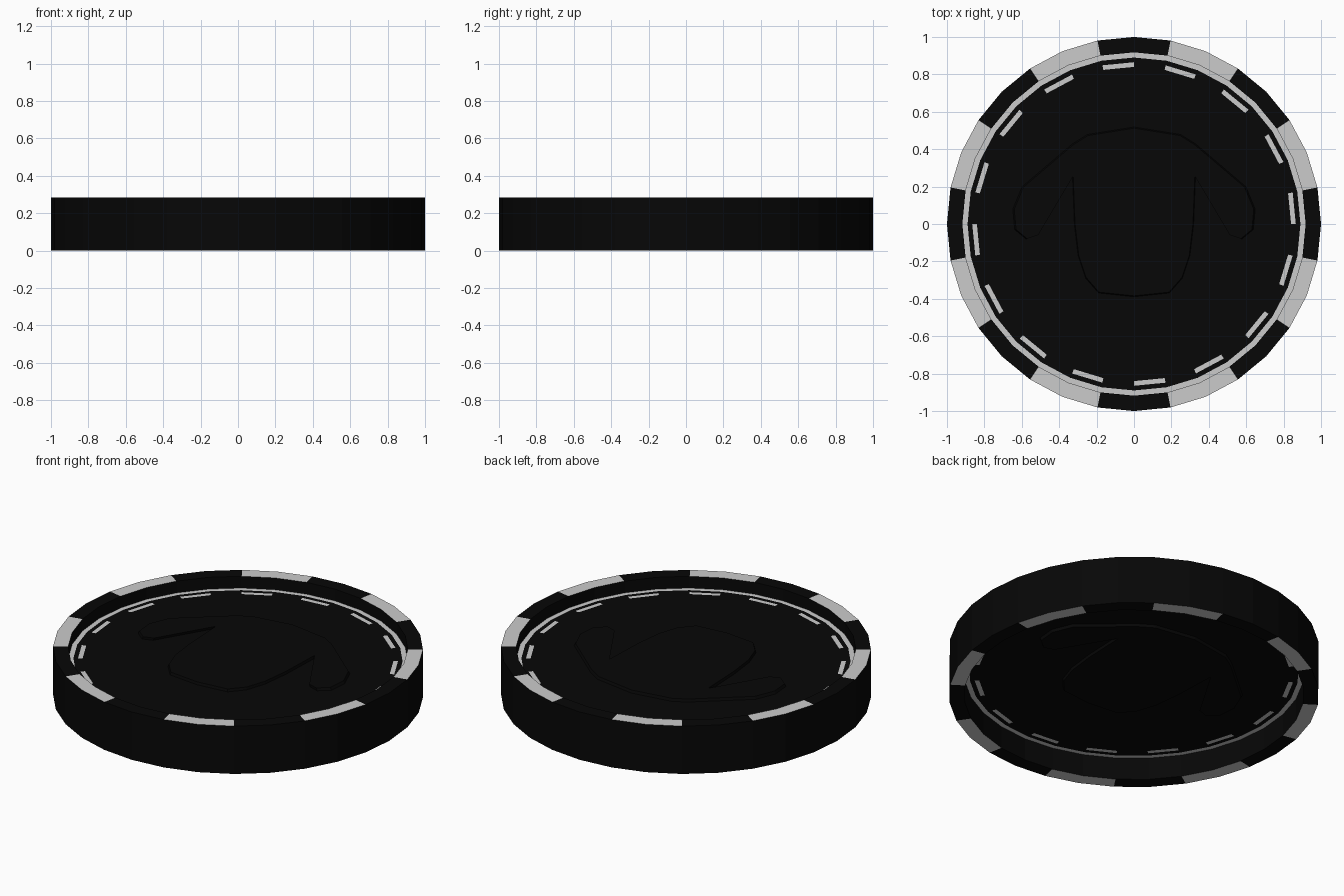
import bpy, bmesh, math

if "Cube" in bpy.data.objects:
    bpy.data.objects.remove(bpy.data.objects["Cube"])

N = 32             # sides of the chip
H = 0.285          # thickness
TOP = H - 0.07     # height of the recessed top face
BOTTOM = 0.132     # height of the recessed bottom face


def material(name, rgb):
    m = bpy.data.materials.new(name)
    m.diffuse_color = (*rgb, 1)
    m.use_nodes = True
    m.node_tree.nodes["Principled BSDF"].inputs["Base Color"].default_value = m.diffuse_color
    return m


black = material("black_clay", (0.002, 0.002, 0.002))
pale = material("pale_inlay", (0.6, 0.6, 0.6))


def new_object(name, bm, mats):
    bmesh.ops.recalc_face_normals(bm, faces=bm.faces)
    me = bpy.data.meshes.new(name)
    bm.to_mesh(me)
    bm.free()
    for m in mats:
        me.materials.append(m)
    ob = bpy.data.objects.new(name, me)
    bpy.context.collection.objects.link(ob)
    return ob


# Chip body: profile from the top centre outwards and back along the underside
def half_profile(floor, rim):
    return [(r, floor) for r in (0.84, 0.865, 0.89, 0.918)] + [(0.918, rim), (1.0, rim)]


profile = half_profile(TOP, H) + half_profile(BOTTOM, 0)[::-1]


def is_pale(band, side):
    under = band > 5
    band = min(band, len(profile) - 2 - band)
    if band == 0:                       # dashes, staggered underneath
        return side % 2 == int(under)
    if band == 2:                       # thin ring
        return True
    if band == 4:                       # rim edge spots, two sides each
        return side % 4 in (1, 2)
    return False


bm = bmesh.new()
rings = [[bm.verts.new((r * math.cos(a), r * math.sin(a), z))
          for a in (2 * math.pi * i / N for i in range(N))] for r, z in profile]
for b in range(len(rings) - 1):
    for i in range(N):
        j = (i + 1) % N
        f = bm.faces.new((rings[b][i], rings[b][j], rings[b + 1][j], rings[b + 1][i]))
        f.material_index = int(is_pale(b, i))
bm.faces.new(rings[0])
bm.faces.new(rings[-1])
new_object("chip_body", bm, [black, pale])

# Shallow raised centre emblem: a rounded plate with two side lobes
half = [(0, 0.52), (0.25, 0.48), (0.33, 0.43), (0.60, 0.20), (0.65, 0.08), (0.64, -0.03),
        (0.58, -0.08), (0.52, -0.06), (0.33, 0.26), (0.32, 0.0), (0.30, -0.17),
        (0.26, -0.29), (0.19, -0.37), (0, -0.39)]
outline = half + [(-x, y) for x, y in half[-2:0:-1]]


def relief(name, z0, z1):
    bm = bmesh.new()
    base = bm.faces.new([bm.verts.new((x, y, z0)) for x, y in outline])
    ext = bmesh.ops.extrude_face_region(bm, geom=[base], use_keep_orig=True)
    for v in ext["geom"]:               # slightly sloped sides
        if isinstance(v, bmesh.types.BMVert):
            v.co = (v.co.x * 0.985, v.co.y * 0.985, z1)
    new_object(name, bm, [black])


relief("emblem_top", TOP - 0.004, TOP + 0.015)
relief("emblem_bottom", BOTTOM + 0.004, BOTTOM - 0.015)
